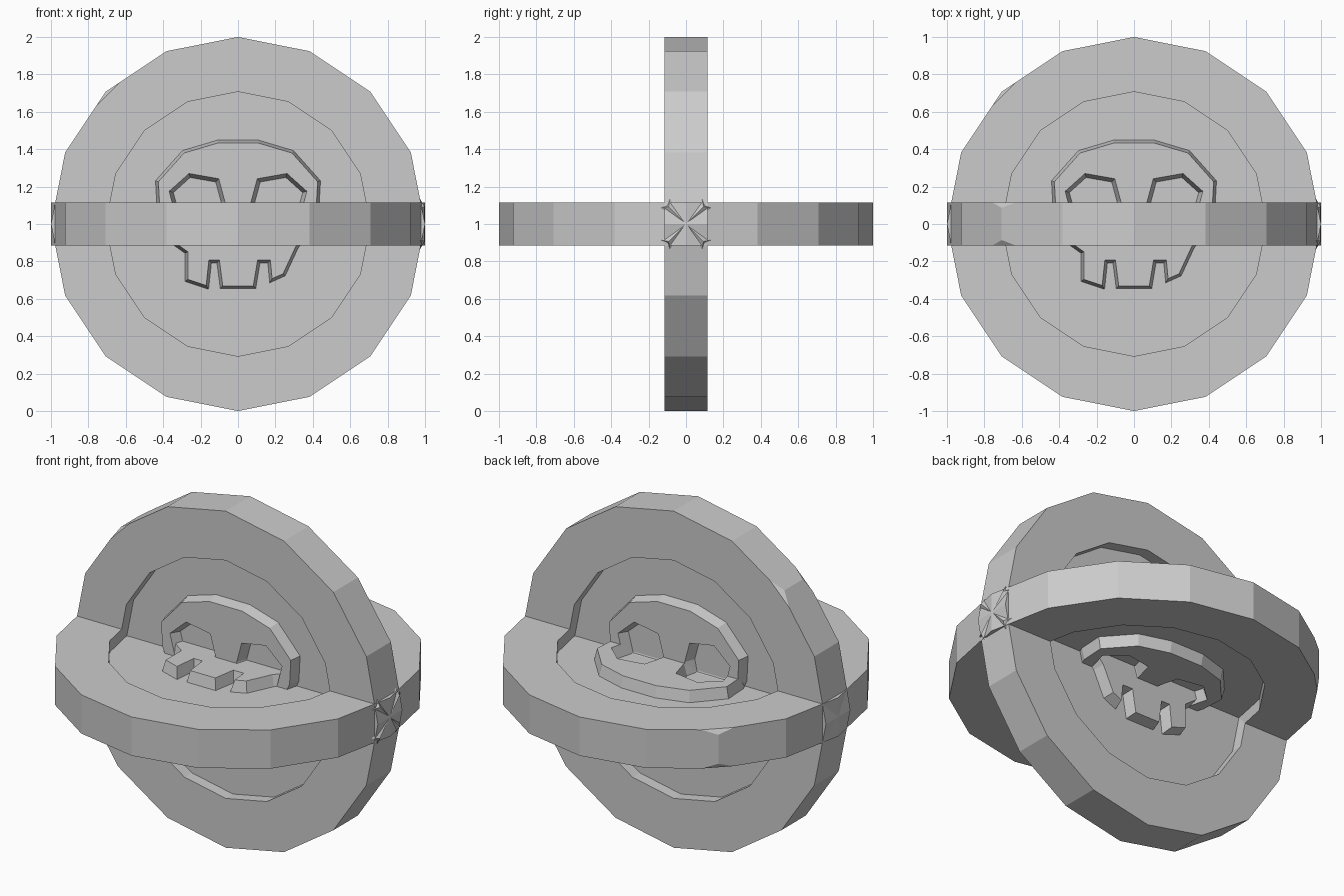
import bpy, bmesh, math
from mathutils import Vector, Matrix

if "Cube" in bpy.data.objects:
    bpy.data.objects.remove(bpy.data.objects["Cube"])

HALF, FLOOR, TOP = 0.115, 0.047, 0.113   # coin half thickness, recess floor, relief height
SIDES = 16

SKULL = [(-0.35, -0.105), (-0.28, -0.155), (-0.28, -0.305), (-0.16, -0.345),
         (-0.145, -0.205), (-0.11, -0.205), (-0.092, -0.343), (0.092, -0.343),
         (0.115, -0.205), (0.162, -0.205), (0.172, -0.31), (0.25, -0.275),
         (0.32, -0.125), (0.36, -0.08), (0.43, 0.08), (0.438, 0.23),
         (0.295, 0.39), (0.11, 0.445), (-0.11, 0.445), (-0.295, 0.39),
         (-0.438, 0.23), (-0.43, 0.08)]
EYE = [(0.09, 0.03), (0.33, 0.03), (0.368, 0.175), (0.262, 0.27), (0.103, 0.242), (0.07, 0.12)]


def inset(points, dist):
    """Offset a counter-clockwise outline inward with mitred corners."""
    pts = [Vector(p) for p in points]
    out = []
    for i, p in enumerate(pts):
        d1 = (p - pts[i - 1]).normalized()
        d2 = (pts[(i + 1) % len(pts)] - p).normalized()
        n1, n2 = Vector((-d1.y, d1.x)), Vector((-d2.y, d2.x))
        out.append(p + (n1 + n2) * (dist / max(0.4, 1 + n1.dot(n2))))
    return out


def ring(bm, pts, h):
    return [bm.verts.new((p[0], p[1], h)) for p in pts]


def bridge(bm, a, b):
    n = len(a)
    for i in range(n):
        bm.faces.new((a[i], a[(i + 1) % n], b[(i + 1) % n], b[i]))


def finish(bm, name, rot):
    bmesh.ops.recalc_face_normals(bm, faces=bm.faces)
    me = bpy.data.meshes.new(name)
    bm.to_mesh(me)
    bm.free()
    ob = bpy.data.objects.new(name, me)
    bpy.context.collection.objects.link(ob)
    ob.location = (0, 0, 1)
    ob.rotation_euler = rot
    return ob


def circle(r):
    return [(r * math.cos(2 * math.pi * i / SIDES), r * math.sin(2 * math.pi * i / SIDES))
            for i in range(SIDES)]


def coin(name, rot):
    # Disc with a recess on each face
    bm = bmesh.new()
    rings = [ring(bm, circle(r), h) for r, h in
             [(0.707, FLOOR), (0.707, HALF), (1, HALF), (1, -HALF), (0.707, -HALF), (0.707, -FLOOR)]]
    for a, b in zip(rings, rings[1:]):
        bridge(bm, a, b)
    bm.faces.new(rings[0])
    bm.faces.new(rings[-1][::-1])
    # Small chips on one corner of the rim
    a = math.radians(135)
    for s in (1, -1):
        n = Vector((math.cos(a), math.sin(a), 0.6 * s))
        corner = Vector((math.cos(a), math.sin(a), HALF * s))
        cut = bmesh.ops.bisect_plane(bm, geom=bm.verts[:] + bm.edges[:] + bm.faces[:],
                                     plane_co=corner - n.normalized() * 0.015,
                                     plane_no=n, clear_outer=True)
        edges = [e for e in cut["geom_cut"] if isinstance(e, bmesh.types.BMEdge)]
        bmesh.ops.holes_fill(bm, edges=edges, sides=0)
    finish(bm, name, rot)


def skull(name, rot, s):
    # Tapered relief with two eye holes; s picks the coin face
    bm = bmesh.new()
    eyes = [EYE, [(-x, y) for x, y in EYE][::-1]]
    loops = [(inset(SKULL, -0.003), inset(SKULL, 0.012))]
    loops += [(inset(e, 0.02), e) for e in eyes]
    rim = []
    for low, high in loops:
        lo, hi = ring(bm, low, FLOOR * s), ring(bm, high, TOP * s)
        bridge(bm, lo, hi)
        rim += [bm.edges.get((hi[i - 1], hi[i])) for i in range(len(hi))]
    bmesh.ops.triangle_fill(bm, edges=rim, use_beauty=True, use_dissolve=False,
                            normal=(0, 0, s))
    finish(bm, name, rot)


for label, rot in (("upright", (math.pi / 2, 0, 0)), ("flat", (0, 0, 0))):
    coin(label + "_disc", rot)
    skull(label + "_skull_front", rot, 1)
    skull(label + "_skull_back", rot, -1)

# Crossed ridges where the two rims meet
bm = bmesh.new()
for sign in (1, -1):
    m = (Matrix.Translation((0.974, 0, 0)) @ Matrix.Rotation(sign * math.pi / 4, 4, 'X')
         @ Matrix.Diagonal((0.024, 0.155, 0.034, 1)))
    v = [bm.verts.new(m @ Vector(p)) for p in
         [(1, -.85, 0), (0, -1, 1), (-1, -1, 0), (0, -1, -1),
          (1, .85, 0), (0, 1, 1), (-1, 1, 0), (0, 1, -1)]]
    bridge(bm, v[:4], v[4:])
    bm.faces.new(v[:4])
    bm.faces.new(v[4:])
finish(bm, "rim_cross", (0, 0, 0))
